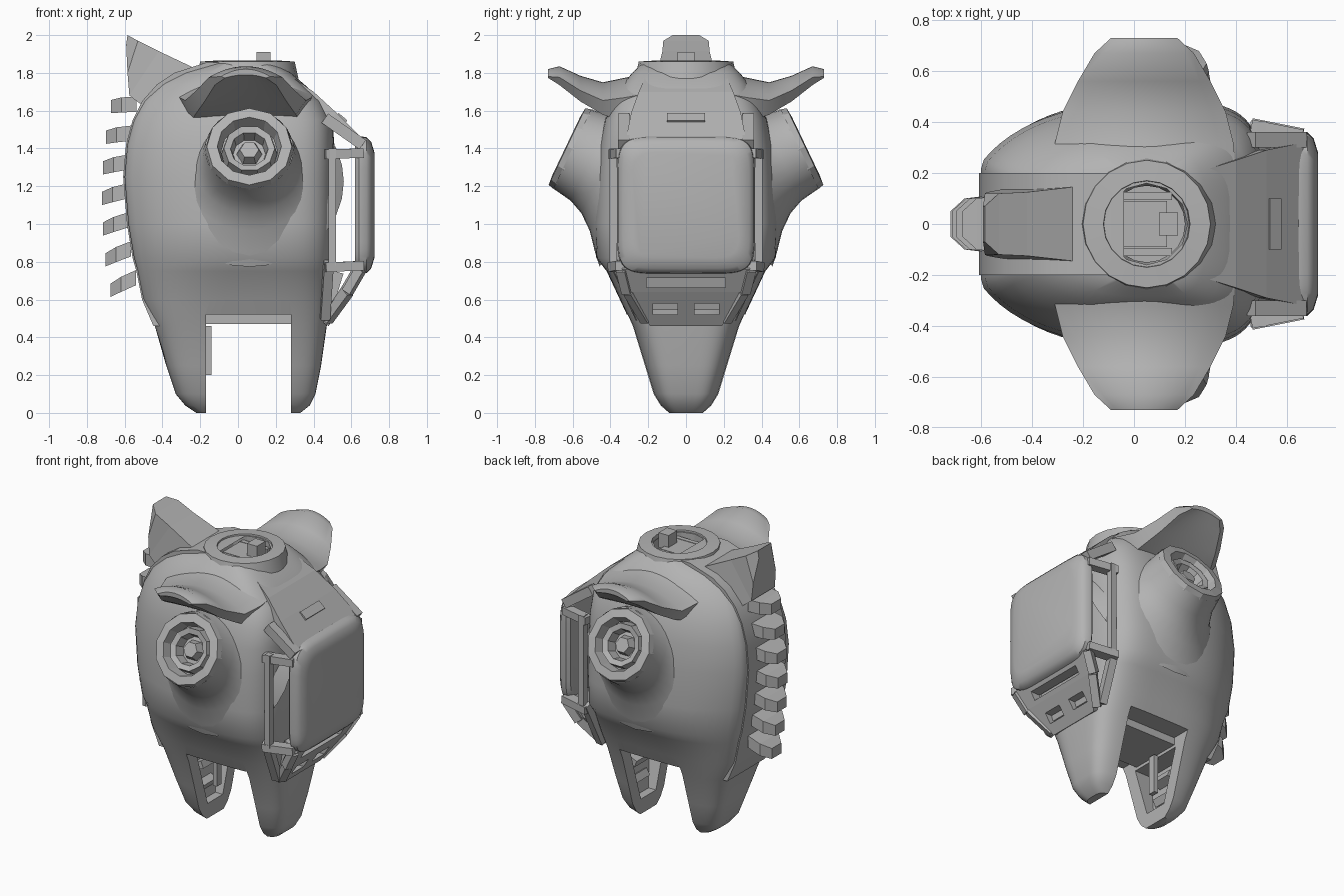
import bpy, bmesh, math
from mathutils import Vector, Matrix

default_cube = bpy.data.objects.get("Cube")
if default_cube:
    bpy.data.objects.remove(default_cube)

grey = bpy.data.materials.new("plain_grey")
grey.use_nodes = True
grey.diffuse_color = (0.45, 0.45, 0.45, 1)
grey.node_tree.nodes["Principled BSDF"].inputs["Base Color"].default_value = grey.diffuse_color


def finish(name, bm, smooth_angle=0):
    """Turn a bmesh into a coloured object, smooth below the given angle."""
    bmesh.ops.recalc_face_normals(bm, faces=bm.faces)
    for face in bm.faces:
        face.smooth = smooth_angle > 0
    mesh = bpy.data.meshes.new(name)
    bm.to_mesh(mesh)
    bm.free()
    mesh.materials.append(grey)
    if smooth_angle:
        mesh.set_sharp_from_angle(angle=math.radians(smooth_angle))
    part = bpy.data.objects.new(name, mesh)
    bpy.context.collection.objects.link(part)
    return part


def loft(name, rings, smooth_angle=0, caps=True):
    """Skin a list of equal-length point rings."""
    bm = bmesh.new()
    rows = [[bm.verts.new(p) for p in ring] for ring in rings]
    count = len(rows[0])
    for low, high in zip(rows, rows[1:]):
        for i in range(count):
            j = (i + 1) % count
            bm.faces.new((low[i], low[j], high[j], high[i]))
    if caps:
        bm.faces.new(rows[0])
        bm.faces.new(rows[-1])
    return finish(name, bm, smooth_angle)


def lathe(name, profile, centre, axis, sides, smooth_angle=0, caps=False):
    """Revolve (distance, radius) pairs about an axis."""
    turn = Vector(axis).to_track_quat("Z", "Y")
    rings = []
    for along, radius in profile:
        angles = [math.tau * i / sides for i in range(sides)]
        rings.append([Vector(centre) + turn @ Vector(
            (radius * math.cos(a), radius * math.sin(a), along)) for a in angles])
    return loft(name, rings, smooth_angle, caps)


def block(name, centre, size, tilt=0):
    bm = bmesh.new()
    place = Matrix.Translation(centre) @ Matrix.Rotation(tilt, 4, "Y")
    bmesh.ops.create_cube(bm, size=1, matrix=place @ Matrix.Diagonal((*size, 1)))
    return finish(name, bm)


def bar(name, start, end, width, depth):
    start, end = Vector(start), Vector(end)
    span = end - start
    turn = span.to_track_quat("Z", "Y").to_matrix().to_4x4()
    bm = bmesh.new()
    place = Matrix.Translation((start + end) / 2) @ turn
    bmesh.ops.create_cube(bm, size=1, matrix=place @ Matrix.Diagonal((width, depth, span.length, 1)))
    return finish(name, bm)


def panel(name, rows, inward):
    """Slab through (x, z, half width) rows, thickened by an (x, z) offset."""
    dx, dz = inward
    return loft(name, [[(x, -h, z), (x, h, z), (x + dx, h, z + dz), (x + dx, -h, z + dz)]
                       for x, z, h in rows])


def signed_power(value, power):
    return math.copysign(abs(value) ** power, value)


def cut(target, cutter):
    modifier = target.modifiers.new("cut", "BOOLEAN")
    modifier.operation = "DIFFERENCE"
    modifier.solver = "EXACT"
    modifier.object = cutter
    bpy.context.view_layer.objects.active = target
    bpy.ops.object.modifier_apply(modifier=modifier.name)
    bpy.data.objects.remove(cutter)


# Main shell: height, back x, front x, half width
shell = [(0, -.22, .33, .1), (.04, -.28, .38, .14), (.1, -.33, .41, .175),
         (.25, -.38, .44, .22), (.46, -.44, .47, .285), (.6, -.5, .49, .35),
         (.75, -.53, .5, .42), (.82, -.55, .51, .475), (1, -.58, .51, .485),
         (1.25, -.6, .51, .475), (1.42, -.585, .51, .46), (1.55, -.55, .5, .43),
         (1.65, -.5, .45, .385), (1.74, -.42, .35, .335), (1.8, -.33, .28, .285),
         (1.855, -.16, .19, .23)]
rings = []
for z, back, front, half in shell:
    ring = []
    for i in range(72):
        c, s = math.cos(math.tau * i / 72), math.sin(math.tau * i / 72)
        upper = min(max((z - .3) / .5, 0), 1)
        power = 2 / (4.2 if c > 0 else 4.2 - 2 * upper)
        reach = front - .03 if c > 0 else (.03 - back) * (1 + .12 * upper)
        x = .03 + reach * signed_power(c, power)
        ring.append((max(x, back), half * signed_power(s, power), z))
    rings.append(ring)
body = loft("body_shell", rings, 35)

# Gap between the legs, hollow legs and the open top
cut(body, block("slot_cutter", (.055, 0, .2), (.45, 2, .64)))
cut(body, loft("leg_cutter", [[(.055 + a * reach, b * half, z)
                               for a, b in ((-1, -1), (1, -1), (1, 1), (-1, 1))]
                              for z, reach, half in ((.1, .28, .08), (.45, .35, .19))]))
cut(body, lathe("top_cutter", [(-.12, .16), (.2, .16)], (.05, 0, 1.8), (0, 0, 1), 12, caps=True))
block("slot_roof", (.055, 0, .5), (.45, .36, .06))
block("leg_inner_plate", (-.155, 0, .33), (.03, .05, .26))
for x in (-.25, .36):
    for z, tilt in ((.2, .5), (.33, -.4)):
        block("leg_inner_detail", (x, 0, z), (.07, .14, .05), tilt)

# Flush collar and fittings on top
lathe("top_collar", [(-.05, .27), (.04, .25), (.045, .17), (-.1, .15)],
      (.05, 0, 1.82), (0, 0, 1), 20, 30)
block("top_core", (.04, 0, 1.77), (.18, .18, .12))
block("top_knob", (.135, 0, 1.86), (.075, .09, .1))
for side in (-1, 1):
    block("top_rail", (.05, side * .11, 1.79), (.2, .03, .08))

# Flared eye sockets with nested rings, and hooded brows
brow_sections = [(.2, .36, 1.8, 1.5), (.32, .35, 1.775, 1.52), (.44, .32, 1.75, 1.59),
                 (.56, .26, 1.785, 1.66), (.67, .195, 1.835, 1.745), (.73, .13, 1.82, 1.79)]
for side in (-1, 1):
    axis = Vector((0, side * .9, .43)).normalized()
    centre = (.06, side * .63, 1.41)
    lathe("eye_socket", [(-.43, .5), (-.37, .435), (-.3, .35), (-.22, .285), (-.14, .25), (-.03, .232)],
          centre, axis, 32, 40)
    lathe("eye_rim", [(-.04, .235), (.0, .225), (.005, .17), (-.07, .15)], centre, axis, 12)
    lathe("eye_inner_ring", [(-.1, .15), (-.02, .135), (-.03, .1), (-.1, .085)], centre, axis, 10)
    lathe("eye_floor", [(-.1, .17), (-.09, .01)], centre, axis, 10, caps=True)
    lathe("eye_pupil", [(-.1, .07), (-.04, .05)], centre, axis, 6, caps=True)
    rings = []
    for y, half, top, bottom in brow_sections:
        steps = [i / 6 - 1 for i in range(13)]
        drop = .3 * half
        upper = [(.04 + half * t, side * y, top - drop * t * t) for t in steps]
        under = [(.04 + half * t, side * y, bottom - drop * t * t
                  + (top - bottom) * .5 * t * t) for t in reversed(steps[1:-1])]
        rings.append(upper + under)
    loft("brow", rings, 40)

# Band down the back, following the shell outline
band = [row for row in shell if row[0] > .45]
loft("back_band", [[(back - .008, -.2, z), (back - .008, .2, z),
                    (back + .12, .2, z), (back + .12, -.2, z)]
                   for z, back, front, half in band], 30)

# Row of wedge teeth on the back
for i in range(7):
    z = 1.64 - .155 * i
    bend = (z - 1.17) / .46
    x = -.615 + .045 * bend * bend
    rings = []
    for out, half, tall, fall in ((-.03, .11, .04, 0), (.05, .1, .04, .02), (.105, .05, .035, .04)):
        rings.append([(x - out, a * half, z - fall + bend * .2 * out + b * tall)
                      for a, b in ((-1, -1), (1, -1), (1, 1), (-1, 1))])
    loft("back_tooth", rings)

# Fin at the top of the back
fin = [((-.24, 1.83), (-.47, 1.6), .145), ((-.42, 1.915), (-.575, 1.68), .125),
       ((-.53, 1.97), (-.585, 1.8), .12), ((-.585, 2), (-.592, 1.95), .07)]
loft("back_fin", [[(a[0], -h, a[1]), (a[0], h, a[1]), (b[0], h, b[1]), (b[0], -h, b[1])]
                  for a, b, h in fin])

# Large rounded face plate standing off the shell
rings = []
for x, half in ((.62, .345), (.64, .365), (.68, .36), (.705, .335), (.722, .28)):
    ring = []
    for i in range(48):
        angle = math.tau * i / 48
        ring.append((x, half * signed_power(math.cos(angle), .3),
                     1.1 + half * signed_power(math.sin(angle), .3)))
    rings.append(ring)
loft("face_plate", rings, 40)

# Flared panels above and below the plate, the lower one slotted
panel("upper_panel", [(.24, 1.81, .2), (.4, 1.7, .25), (.52, 1.59, .29), (.67, 1.44, .32)],
      (-.03, -.05))
block("upper_ledge", (.55, 0, 1.56), (.06, .2, .02), .7)
lower = panel("lower_panel", [(.67, .76, .34), (.6, .64, .31), (.48, .46, .19)], (-.05, .03))
cut(lower, block("lower_cutter", (.63, 0, .69), (.3, .42, .05)))
for side in (-1, 1):
    cut(lower, block("lower_cutter", (.54, side * .11, .55), (.4, .13, .06)))
block("lower_core", (.5, 0, .65), (.06, .44, .2), .3)

# Side struts joining the plate and panels to the shell
for side in (-1, 1):
    bar("upper_strut", (.46, side * .38, 1.37), (.66, side * .34, 1.375), .06, .05)
    bar("upper_brace", (.46, side * .33, 1.56), (.66, side * .33, 1.42), .06, .06)
    bar("lower_strut", (.46, side * .38, .77), (.66, side * .34, .78), .07, .05)
    bar("lower_brace", (.47, side * .21, .49), (.58, side * .3, .64), .05, .05)
    bar("corner_brace", (.58, side * .31, .64), (.65, side * .34, .76), .05, .05)
    bar("side_brace", (.48, side * .38, .8), (.46, side * .24, .5), .05, .05)
    bar("side_rail", (.5, side * .385, .78), (.5, side * .385, 1.4), .04, .04)
